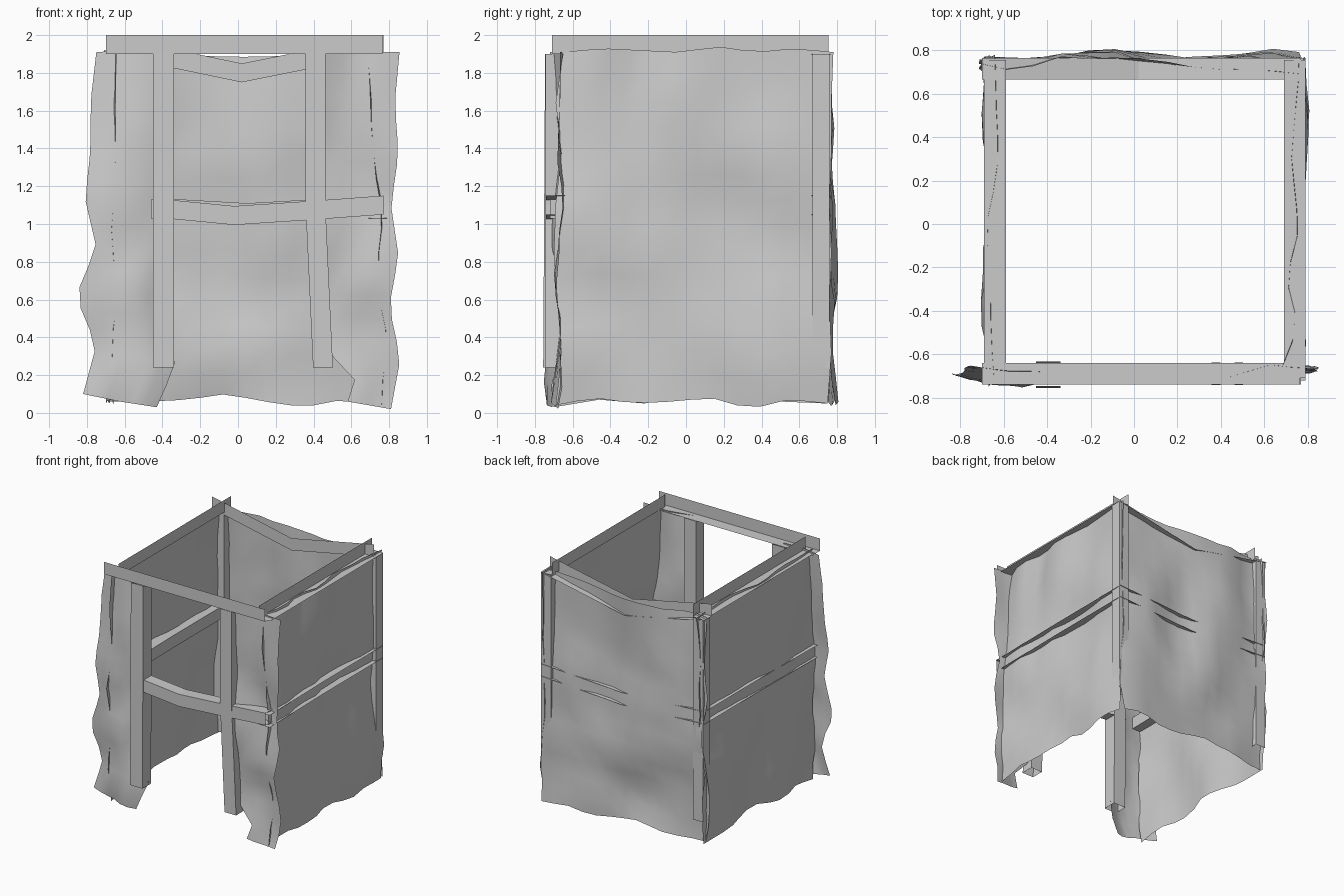
import bpy
import bmesh
from mathutils import Vector, noise

cube = bpy.data.objects.get("Cube")
if cube:
    bpy.data.objects.remove(cube, do_unlink=True)

# One plain grey for timber and cloth
grey = bpy.data.materials.new("plain_grey")
grey.use_nodes = True
colour = (0.6, 0.6, 0.6, 1)
grey.diffuse_color = colour
grey.node_tree.nodes["Principled BSDF"].inputs["Base Color"].default_value = colour


def finish(name, bm, smooth=False):
    mesh = bpy.data.meshes.new(name)
    bm.to_mesh(mesh)
    bm.free()
    mesh.materials.append(grey)
    ob = bpy.data.objects.new(name, mesh)
    bpy.context.collection.objects.link(ob)
    if smooth:
        bpy.ops.object.select_all(action='DESELECT')
        ob.select_set(True)
        bpy.context.view_layer.objects.active = ob
        bpy.ops.object.shade_smooth_by_angle(angle=0.5)


# Sides of a bar's square section: low and high wall, floor and lid
SIDES = {"low": ((-1, 1), (-1, -1)), "high": ((1, -1), (1, 1)),
         "floor": ((-1, -1), (1, -1)), "lid": ((1, 1), (-1, 1))}


def bar(name, path, axis, size=0.1, sides=tuple(SIDES)):
    """Open-ended thin-walled bar along a path, made of the chosen sides."""
    bm = bmesh.new()
    a, b = [Vector([float(i == k) for i in range(3)]) * size / 2
            for k in range(3) if k != axis]
    for side in sides:
        rows = [[bm.verts.new(Vector(p) + a * i + b * j) for i, j in SIDES[side]]
                for p in path]
        for r, s in zip(rows, rows[1:]):
            bm.faces.new((r[0], r[1], s[1], s[0]))
    bmesh.ops.remove_doubles(bm, verts=bm.verts, dist=0.0001)
    bmesh.ops.recalc_face_normals(bm, faces=bm.faces)
    finish(name, bm)


def along(points, t):
    """Value of a polyline of (position, value) pairs, or of a list spread evenly."""
    if not isinstance(points[0], tuple):
        points = [(i / (len(points) - 1), v) for i, v in enumerate(points)]
    for (t0, v0), (t1, v1) in zip(points, points[1:]):
        if t <= t1:
            return v0 + (v1 - v0) * (t - t0) / (t1 - t0)
    return points[-1][1]


def sheet(name, axis, start, end, bottom, top, low, high, amount, cols=12, rows=14, seed=0):
    """Crumpled cloth between four ragged edges; low and high give its depth."""
    bm = bmesh.new()
    grid = []
    for j in range(rows + 1):
        v = j / rows
        line = []
        for i in range(cols + 1):
            u = i / cols
            w = along(start, v) * (1 - u) + along(end, v) * u
            z = along(bottom, u) * (1 - v) + along(top, u) * v
            d = along(low, u) * (1 - v ** 2) + along(high, u) * v ** 2
            # Long slanting folds plus a finer crumple, calmer at the top
            fold = noise.noise(Vector((w * 2.2 + z, z * 1.6 + seed, seed)))
            fold += 0.5 * noise.noise(Vector((w * 5, z * 4, seed + 9)))
            d += amount * fold * (1 - 0.7 * v ** 3)
            line.append(bm.verts.new((w, d, z) if axis == 0 else (d, w, z)))
        grid.append(line)
    for r, s in zip(grid, grid[1:]):
        for k in range(cols):
            bm.faces.new((r[k], r[k + 1], s[k + 1], s[k]))
    finish(name, bm, True)


left, right, front, back = 0.74, -0.64, -0.69, 0.715

# Top frame of angle sections, with a sagging back beam
bar("front_top_beam", [(-0.7, front, 1.95), (0.765, front, 1.95)], 0, sides=("low", "floor"))
bar("back_top_beam", [(-0.7, back, 1.95), (0.02, back, 1.8), (0.77, back, 1.95)], 0,
    sides=("low", "floor"))

# Side beams and rails, open towards the cloth
for name, x, inner in (("left", left, "low"), ("right", right, "high")):
    bar(name + "_top_beam", [(x, -0.71, 1.95), (x, 0.755, 1.95)], 1, sides=(inner, "floor"))
    bar(name + "_rail", [(x, -0.72, 1.08), (x, 0, 1.09), (x, 0.75, 1.09)], 1,
        sides=(inner, "floor", "lid"))
    bar(f"back_{name}_corner_post", [(x, back, 0.24), (x, back, 1.9)], 2, 0.09)

# Doorway posts, leaning a little
bar("right_door_post", [(-0.395, -0.7, 0.24), (-0.395, front, 1.9)], 2, 0.112)
bar("left_door_post", [(0.45, front, 0.24), (0.41, front, 1.1), (0.41, front, 1.9)], 2, 0.105)

# Front and back rails
bar("front_rail", [(-0.46, front, 1.08), (-0.33, front, 1.075), (-0.02, front, 1.045),
                   (0.36, front, 1.07), (0.77, front, 1.1)], 0, sides=("low", "floor", "lid"))
bar("back_rail", [(-0.68, back, 1.1), (-0.3, back, 1.08), (0.05, back, 1.06),
                  (0.4, back, 1.08), (0.78, back, 1.1)], 0, sides=("low", "floor", "lid"))

# Cloth walls
sheet("left_cloth", 1,
      [-0.69, -0.66, -0.68, -0.7, -0.69, -0.66, -0.69, -0.65],
      [0.75, 0.77, 0.76, 0.77, 0.76, 0.77, 0.77, 0.78],
      [0.04, 0.08, 0.05, 0.06, 0.08, 0.02, 0.07, 0.05],
      [1.91, 1.93, 1.92, 1.91, 1.94, 1.91, 1.93, 1.91],
      [0.765, 0.77, 0.765, 0.775, 0.765],
      [(0, 0.69), (0.13, 0.76), (0.28, 0.69), (0.43, 0.755), (0.68, 0.73), (1, 0.755)],
      0.05, seed=1)
sheet("right_cloth", 1,
      [-0.7, -0.74, -0.71, -0.75, -0.7, -0.75, -0.72],
      [0.74, 0.77, 0.75, 0.78, 0.76, 0.78],
      [0.03, 0.07, 0.05, 0.1, 0.09, 0.06, 0.05],
      [1.91, 1.93, 1.91, 1.93, 1.91],
      [-0.65, -0.685, -0.675, -0.69, -0.69],
      [(0, -0.64), (0.35, -0.67), (0.47, -0.68), (0.65, -0.63), (1, -0.63)],
      0.05, seed=4)
sheet("back_cloth", 0,
      [-0.68, -0.72, -0.7, -0.68, -0.72, -0.69, -0.71],
      [0.76, 0.78, 0.76, 0.78, 0.76, 0.77, 0.77],
      [0.06, 0.06, 0.07, 0.1, 0.06, 0.03, 0.07, 0.04],
      [1.92, 1.91, 1.89, 1.885, 1.89, 1.91, 1.91],
      [0.75, 0.76, 0.765, 0.76, 0.775, 0.77],
      [(0, 0.74), (0.12, 0.7), (0.25, 0.77), (0.51, 0.765), (0.65, 0.73), (1, 0.69)],
      0.07, seed=7)

# Ragged flaps beside the doorway
sheet("front_right_flap", 0,
      [-0.82, -0.75, -0.86, -0.75, -0.81, -0.78, -0.78, -0.75],
      [(0, -0.43), (0.12, -0.33), (0.2, -0.39), (1, -0.41)],
      [0.1, 0.06, 0.03], [1.91, 1.92, 1.91],
      [-0.7, -0.74, -0.74, -0.69], [-0.65, -0.67, -0.68],
      0.08, cols=6, rows=16, seed=11)
sheet("front_left_flap", 0,
      [(0, 0.58), (0.1, 0.64), (0.14, 0.43), (1, 0.41)],
      [0.81, 0.86, 0.8, 0.85, 0.81, 0.85, 0.83, 0.855],
      [0.06, 0.04, 0.02], [1.9, 1.91, 1.91],
      [-0.69, -0.68, -0.67], [-0.72, -0.64, -0.66],
      0.05, cols=6, rows=16, seed=14)
